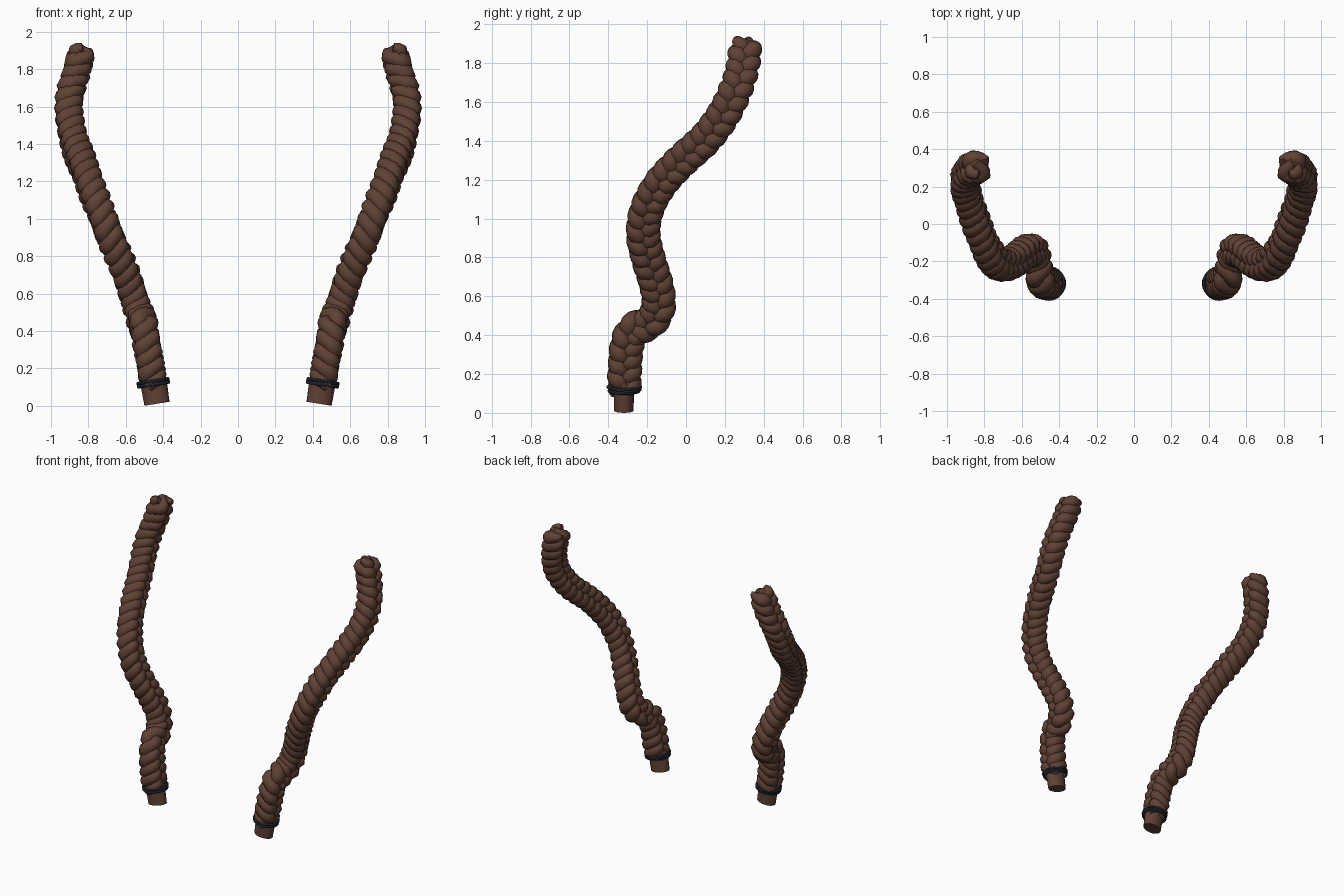
import bpy, bmesh, math
from mathutils import Vector, Matrix

if "Cube" in bpy.data.objects:
    bpy.data.objects.remove(bpy.data.objects["Cube"])


def material(name, rgb):
    m = bpy.data.materials.new(name)
    m.diffuse_color = (*rgb, 1)
    m.use_nodes = True
    m.node_tree.nodes["Principled BSDF"].inputs["Base Color"].default_value = m.diffuse_color
    return m


BROWN = material("brown hair", (0.115, 0.053, 0.034))
NAVY = material("dark navy band", (0.014, 0.018, 0.03))

# Centre line of the right braid (x, y, z)
PATH = [Vector(p) for p in (
    (0.45, -0.32, 0.11), (0.465, -0.315, 0.22), (0.485, -0.305, 0.34), (0.50, -0.27, 0.43),
    (0.515, -0.19, 0.46), (0.54, -0.142, 0.54), (0.575, -0.15, 0.65), (0.625, -0.19, 0.78),
    (0.685, -0.22, 0.92), (0.735, -0.20, 1.05), (0.785, -0.13, 1.18), (0.83, -0.02, 1.30),
    (0.87, 0.10, 1.41), (0.897, 0.19, 1.53), (0.897, 0.25, 1.65), (0.865, 0.29, 1.77),
    (0.825, 0.31, 1.92))]


def smooth_path(pts, step):
    """Catmull-Rom through pts, resampled at an even distance."""
    p = [2 * pts[0] - pts[1]] + pts + [2 * pts[-1] - pts[-2]]
    fine = []
    for i in range(1, len(p) - 2):
        a, b, c, d = p[i - 1:i + 3]
        for k in range(40):
            t = k / 40
            fine.append(0.5 * (2 * b + (c - a) * t + (2 * a - 5 * b + 4 * c - d) * t * t
                               + (3 * b - a - 3 * c + d) * t ** 3))
    fine.append(pts[-1])
    out, dist = [fine[0]], 0.0
    for a, b in zip(fine, fine[1:]):
        dist += (b - a).length
        if dist >= step:
            out.append(b)
            dist -= step
    return out


def frame(tangent):
    """Outward (thickness) and sideways (width) directions."""
    t = tangent.normalized()
    out = Vector((1, 0, 0))
    out = (out - t * out.dot(t)).normalized()
    return out, t.cross(out)


def sweep(name, pts, radii, mat, side, sides=12, closed=False):
    """Round tube along pts, mirrored in x when side is -1."""
    bm = bmesh.new()
    n = len(pts)
    rings = []
    for i, p in enumerate(pts):
        if closed:
            t = pts[(i + 1) % n] - pts[i - 1]
            u = Vector((0, 0, 1))
            u = (u - t * (u.dot(t) / t.dot(t))).normalized()
            v = t.normalized().cross(u)
        else:
            u, v = frame(pts[min(i + 1, n - 1)] - pts[max(i - 1, 0)])
        ring = []
        for k in range(sides):
            a = math.tau * k / sides
            q = p + (u * math.cos(a) + v * math.sin(a)) * radii[i]
            ring.append(bm.verts.new((q.x * side, q.y, q.z)))
        rings.append(ring)
    for i in range(n if closed else n - 1):
        r, s = rings[i], rings[(i + 1) % n]
        for k in range(sides):
            bm.faces.new((r[k], r[(k + 1) % sides], s[(k + 1) % sides], s[k]))
    if not closed:
        bm.faces.new(rings[0])
        bm.faces.new(rings[-1])
    finish(name, bm, mat)


def finish(name, bm, mat):
    bmesh.ops.recalc_face_normals(bm, faces=bm.faces)
    for f in bm.faces:
        f.smooth = len(f.verts) == 4
    me = bpy.data.meshes.new(name)
    bm.to_mesh(me)
    bm.free()
    me.materials.append(mat)
    bpy.context.collection.objects.link(bpy.data.objects.new(name, me))


STEP, PERIOD = 0.011, 0.205
centre = smooth_path(PATH, STEP)
N = len(centre)
tilt = Matrix.Rotation(math.radians(9), 3, 'Y')

for side, label in ((1, "right"), (-1, "left")):
    # Three interwoven strands
    for s in range(3):
        pts, radii = [], []
        for i, c in enumerate(centre):
            out, wide = frame(centre[min(i + 2, N - 1)] - centre[max(i - 2, 0)])
            ph = math.tau * (i * STEP / PERIOD + s / 3)
            pts.append(c + wide * 0.046 * math.sin(ph) + out * 0.036 * math.sin(2 * ph))
            r = 0.044 + 0.004 * math.sin(2 * ph)
            r *= min(1, 0.75 + 0.06 * i)                    # gathered at the band
            r *= min(1, 0.5 + 0.14 * (N - 1 - i))           # short tapered tips
            radii.append(r)
        sweep(f"{label}_braid_strand_{s + 1}", pts, radii, BROWN, side)

    # Oval tail stub below the band
    bm = bmesh.new()
    bmesh.ops.create_cone(bm, cap_ends=True, segments=20, radius1=0.068, radius2=0.072, depth=0.15)
    for v in bm.verts:
        v.co.y *= 0.74
        v.co = tilt @ v.co + Vector((0.445, -0.32, 0.085))
        v.co.x *= side
    finish(f"{label}_tail_stub", bm, BROWN)

    # Hair tie made of loose thin loops
    for k in range(4):
        lean = Matrix.Rotation(0.09 * math.sin(k * 2.1), 3, 'X')
        loop = []
        for j in range(32):
            a = math.tau * j / 32
            q = Vector((0.082 * math.cos(a), (0.076 + 0.003 * k) * math.sin(a), 0.007 * (k - 1.5)))
            loop.append(tilt @ (lean @ q) + Vector((0.453, -0.318, 0.123)))
        sweep(f"{label}_hair_tie_{k + 1}", loop, [0.0075] * 32, NAVY, side, 8, True)
